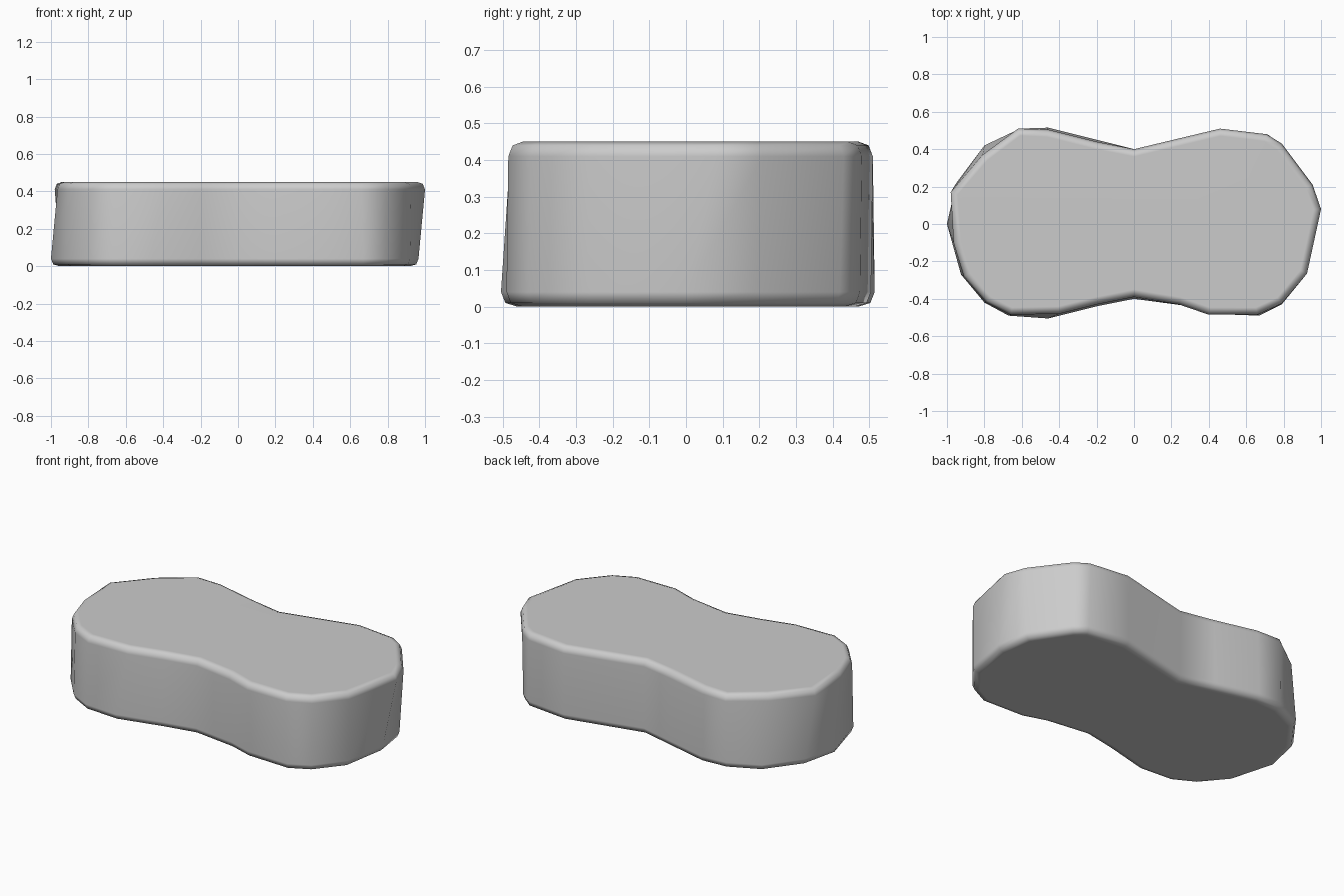
import bpy, bmesh, math
from mathutils import Vector

if "Cube" in bpy.data.objects:
    bpy.data.objects.remove(bpy.data.objects["Cube"])

# Peanut outlines, counter-clockwise from the front waist (upper and lower rims)
UPPER = [(0, -.39), (.24, -.43), (.4, -.485), (.66, -.485), (.79, -.425), (.925, -.265),
         (1, .08), (.955, .21), (.79, .43), (.71, .48), (.46, .51), (0, .40),
         (-.2, .44), (-.46, .505), (-.62, .51), (-.81, .37), (-.98, .17), (-.965, -.1),
         (-.91, -.28), (-.79, -.42), (-.66, -.485), (-.4, -.48), (-.2, -.43)]
LOWER = [(0, -.40), (.26, -.435), (.4, -.48), (.67, -.49), (.79, -.43), (.92, -.27),
         (.965, 0), (.935, .2), (.79, .42), (.72, .475), (.46, .505), (0, .40),
         (-.2, .45), (-.46, .515), (-.62, .505), (-.8, .42), (-.95, .22), (-1, 0),
         (-.925, -.27), (-.80, -.42), (-.67, -.49), (-.46, -.505), (-.2, -.44)]


def inset(outline, d):
    """Move each outline point inward by distance d."""
    pts = [Vector(p) for p in outline]
    out = []
    for i, p in enumerate(pts):
        t = (p - pts[i - 1]).normalized() + (pts[(i + 1) % len(pts)] - p).normalized()
        t.normalize()
        out.append(p + Vector((-t.y, t.x)) * d)
    return out


# Stacked rings: rounded bottom rim, leaning wall, rounded top rim
bm = bmesh.new()
levels = [(LOWER, .045, 0), (LOWER, .012, .01), (LOWER, 0, .04),
          (UPPER, 0, .41), (UPPER, .012, .44), (UPPER, .04, .45)]
rings = [[bm.verts.new((p.x, p.y, z)) for p in inset(o, d)] for o, d, z in levels]
n = len(UPPER)
for a, b in zip(rings, rings[1:]):
    for i in range(n):
        j = (i + 1) % n
        bm.faces.new((a[i], a[j], b[j], b[i]))
bm.faces.new(rings[0][::-1])
bm.faces.new(rings[-1])
bmesh.ops.recalc_face_normals(bm, faces=bm.faces)

mesh = bpy.data.meshes.new("rounded_block")
bm.to_mesh(mesh)
bm.free()
block = bpy.data.objects.new("rounded_block", mesh)
bpy.context.collection.objects.link(block)
bpy.context.view_layer.objects.active = block
block.select_set(True)
bpy.ops.object.shade_smooth_by_angle(angle=math.radians(55))

# Crease down the waist of the wall
for e in mesh.edges:
    a, b = (mesh.vertices[k].co for k in e.vertices)
    if abs(a.x) < .02 and abs(b.x) < .02 and abs(a.z - b.z) > .2:
        e.use_edge_sharp = True

# Keep the large top and bottom faces evenly shaded
weighted = block.modifiers.new("even_shading", 'WEIGHTED_NORMAL')
weighted.keep_sharp = True
